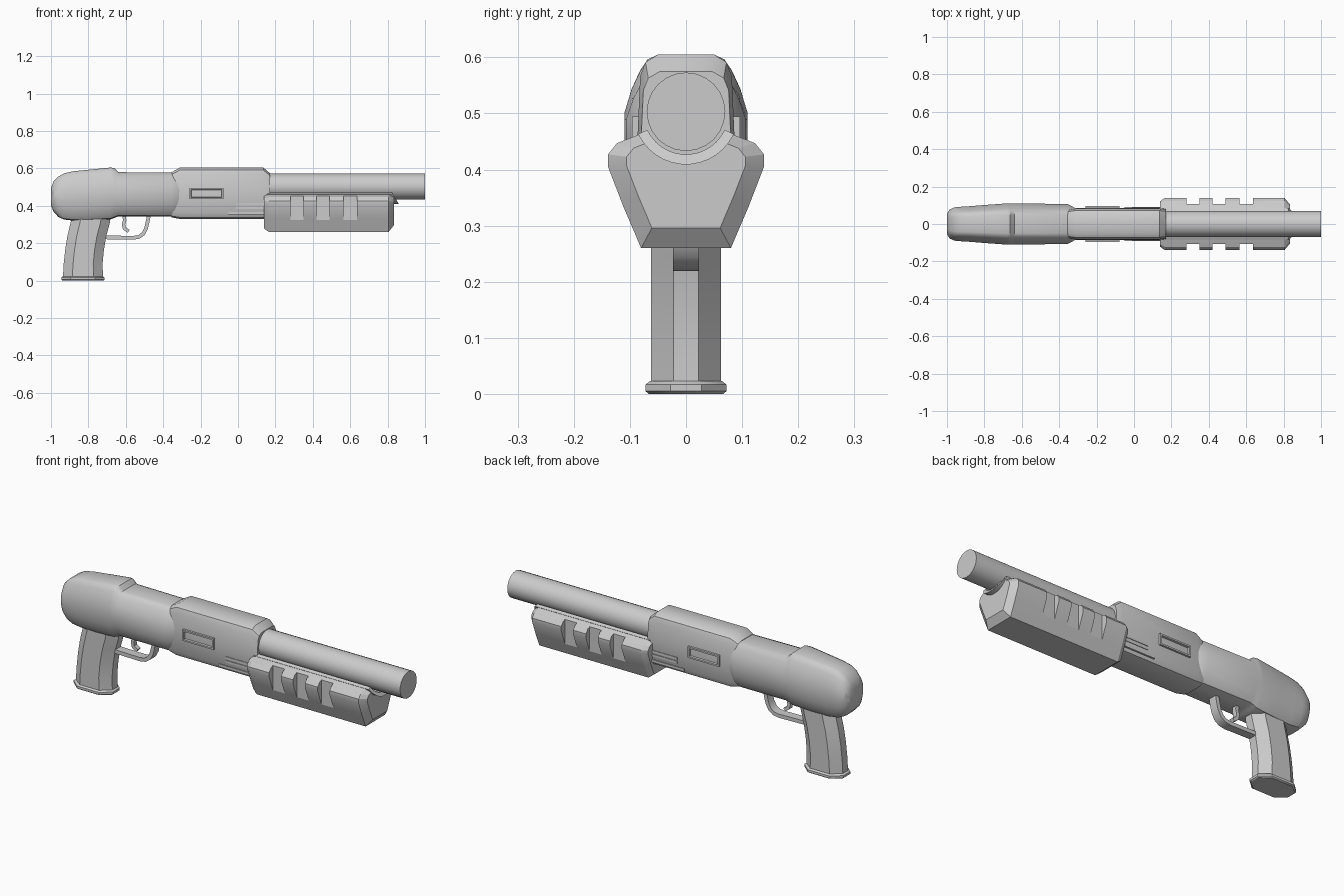
import bpy, bmesh
from math import sin, cos, radians
from mathutils import Vector

if "Cube" in bpy.data.objects:
    bpy.data.objects.remove(bpy.data.objects["Cube"])


def finish(name, bm, angle=32):
    bmesh.ops.recalc_face_normals(bm, faces=bm.faces)
    me = bpy.data.meshes.new(name)
    bm.to_mesh(me)
    bm.free()
    ob = bpy.data.objects.new(name, me)
    bpy.context.collection.objects.link(ob)
    bpy.ops.object.select_all(action='DESELECT')
    ob.select_set(True)
    bpy.context.view_layer.objects.active = ob
    if angle:
        bpy.ops.object.shade_smooth_by_angle(angle=radians(angle))
    return ob


def loft(name, rings, angle=32):
    """Bridge equal-length rings of 3D points and cap both ends."""
    bm = bmesh.new()
    rows = [[bm.verts.new(p) for p in r] for r in rings]
    n = len(rows[0])
    for a, b in zip(rows, rows[1:]):
        for i in range(n):
            bm.faces.new((a[i], a[(i + 1) % n], b[(i + 1) % n], b[i]))
    bm.faces.new(rows[0])
    bm.faces.new(rows[-1])
    return finish(name, bm, angle)


def mirrored(half):
    """Close a right-hand (y, z) half outline by reflecting it across y = 0."""
    return half + [(-y, z) for y, z in reversed(half) if abs(y) > 1e-6]


def body(name, section, stations, angle=32):
    """Loft a unit section along x; station = (x, half width, bottom, top)."""
    sec = mirrored(section)
    return loft(name, [[(x, y * w, b + z * (t - b)) for y, z in sec]
                       for x, w, b, t in stations], angle)


def mirror_y(ob):
    ob.modifiers.new("mirror", 'MIRROR').use_axis = (False, True, False)


def add_box(bm, x0, x1, y0, y1, z0, z1):
    vs = bmesh.ops.create_cube(bm, size=1)['verts']
    for v in vs:
        v.co = Vector(((x0 + x1) / 2 + v.co.x * (x1 - x0),
                       (y0 + y1) / 2 + v.co.y * (y1 - y0),
                       (z0 + z1) / 2 + v.co.z * (z1 - z0)))


def strip(name, path, half_w, thick):
    """Flat bar swept along an (x, z) path."""
    rings = []
    for i, (x, z) in enumerate(path):
        a, b = Vector(path[max(i - 1, 0)]), Vector(path[min(i + 1, len(path) - 1)])
        d = (b - a).normalized() * thick / 2
        rings.append([(x - d.y, -half_w, z + d.x), (x - d.y, half_w, z + d.x),
                      (x + d.y, half_w, z - d.x), (x + d.y, -half_w, z - d.x)])
    return loft(name, rings)


# Rounded rear stock
stock_sec = [(0.25, 0), (0.62, 0.02), (0.82, 0.12), (0.94, 0.28), (1, 0.42), (1, 0.62),
             (0.88, 0.78), (0.74, 0.9), (0.62, 0.97), (0.45, 1)]
body("rear_stock", stock_sec, [
    (-1.0, 0.055, 0.40, 0.495), (-0.985, 0.078, 0.367, 0.532), (-0.96, 0.089, 0.34, 0.557),
    (-0.93, 0.092, 0.327, 0.574), (-0.88, 0.095, 0.321, 0.585), (-0.78, 0.103, 0.323, 0.595),
    (-0.68, 0.11, 0.328, 0.605), (-0.662, 0.11, 0.335, 0.602), (-0.64, 0.11, 0.344, 0.58),
    (-0.355, 0.107, 0.343, 0.578), (-0.31, 0.083, 0.36, 0.56)])

# Receiver with chamfered ends
rec_sec = [(0.5, 0), (0.85, 0.03), (1, 0.12), (1, 0.5), (0.95, 0.86), (0.84, 0.95), (0.58, 1)]
body("receiver", rec_sec, [
    (-0.355, 0.078, 0.338, 0.58), (-0.31, 0.086, 0.33, 0.605),
    (0.135, 0.086, 0.33, 0.605), (0.17, 0.08, 0.335, 0.575)])

# Framed side ports with a recessed centre
bm = bmesh.new()
add_box(bm, -0.26, -0.077, -0.096, -0.07, 0.436, 0.495)
bm.normal_update()
face = min(bm.faces, key=lambda f: f.calc_center_median().y)
bmesh.ops.inset_region(bm, faces=[face], thickness=0.012)
bmesh.ops.inset_region(bm, faces=[face], thickness=0.003, depth=-0.012)
mirror_y(finish("side_port", bm, 0))

# Action bars between the receiver and the pump
bm = bmesh.new()
add_box(bm, -0.05, 0.16, -0.09, -0.06, 0.353, 0.367)
add_box(bm, -0.01, 0.16, -0.089, -0.06, 0.384, 0.396)
add_box(bm, -0.01, 0.16, -0.089, -0.06, 0.404, 0.416)
mirror_y(finish("action_bars", bm, 0))

# Barrel
BZ, BR = 0.503, 0.07
loft("barrel", [[(x, BR * cos(radians(a)), BZ + BR * sin(radians(a)))
                 for a in range(0, 360, 15)] for x in (0.1, 1.0)])

# Saddle shell under the barrel with a sloped front
arc = range(-155, -24, 10)
shell = [(r * cos(radians(a)), BZ + r * sin(radians(a)))
         for r, angs in ((0.094, arc), (0.076, reversed(arc))) for a in angs]
loft("barrel_saddle", [[(0.15, y, z) for y, z in shell],
                       [(0.86 - 0.6 * (z - 0.41), y, z) for y, z in shell]])

# Pump grip with a curved saddle top and chamfered ends
half = [(0.08, 0.26), (0.112, 0.335), (0.139, 0.405), (0.139, 0.427), (0.123, 0.447), (0.085, 0.462)]
half += [(0.094 * cos(radians(a)), BZ + 0.094 * sin(radians(a))) for a in (-42, -58, -74)]
half += [(0, 0.409)]
outline = mirrored(half)
pump = loft("pump_grip", [[(x, y * s, 0.41 + (z - 0.41) * s) for y, z in outline]
                          for x, s in ((0.138, 0.87), (0.165, 1), (0.805, 1), (0.833, 0.76))], 25)
bm = bmesh.new()
for x in (0.28, 0.42, 0.565):
    for y0, y1 in ((-0.2, -0.107), (0.107, 0.2)):
        add_box(bm, x, x + 0.07, y0, y1, 0.31, 0.5)
cutter = finish("groove_cutter", bm, 0)
cutter.hide_render = True
mod = pump.modifiers.new("grooves", 'BOOLEAN')
mod.object, mod.operation, mod.solver = cutter, 'DIFFERENCE', 'EXACT'
bpy.context.view_layer.objects.active = pump
bpy.ops.object.modifier_apply(modifier=mod.name)
bpy.data.objects.remove(cutter)


def grip_ring(x0, x1, w, z, flat, bevel):
    pts = [(x0, flat), (x0 + bevel, w), (x1 - bevel, w), (x1, flat)]
    return [(x, y, z) for x, y in pts] + [(x, -y, z) for x, y in reversed(pts)]


# Curved pistol grip and its base plate
loft("pistol_grip", [grip_ring(a, b, 0.062, z, 0.022, 0.05) for a, b, z in (
    (-0.936, -0.722, 0.015), (-0.932, -0.724, 0.09), (-0.924, -0.717, 0.165),
    (-0.912, -0.704, 0.24), (-0.895, -0.685, 0.31), (-0.885, -0.68, 0.36))])
loft("grip_base_plate", [grip_ring(-0.945 + d, -0.714 - d, 0.072 - d, z, 0.028, 0.05)
                         for z, d in ((0, 0.006), (0.005, 0), (0.017, 0), (0.023, 0.008))])

# Trigger guard and trigger
strip("trigger_guard", [(-0.73, 0.232), (-0.56, 0.229), (-0.53, 0.234), (-0.507, 0.25),
                        (-0.492, 0.278), (-0.483, 0.315), (-0.475, 0.36)], 0.023, 0.02)
strip("trigger", [(-0.612, 0.36), (-0.606, 0.325), (-0.612, 0.30), (-0.608, 0.28),
                  (-0.585, 0.264)], 0.012, 0.018)
